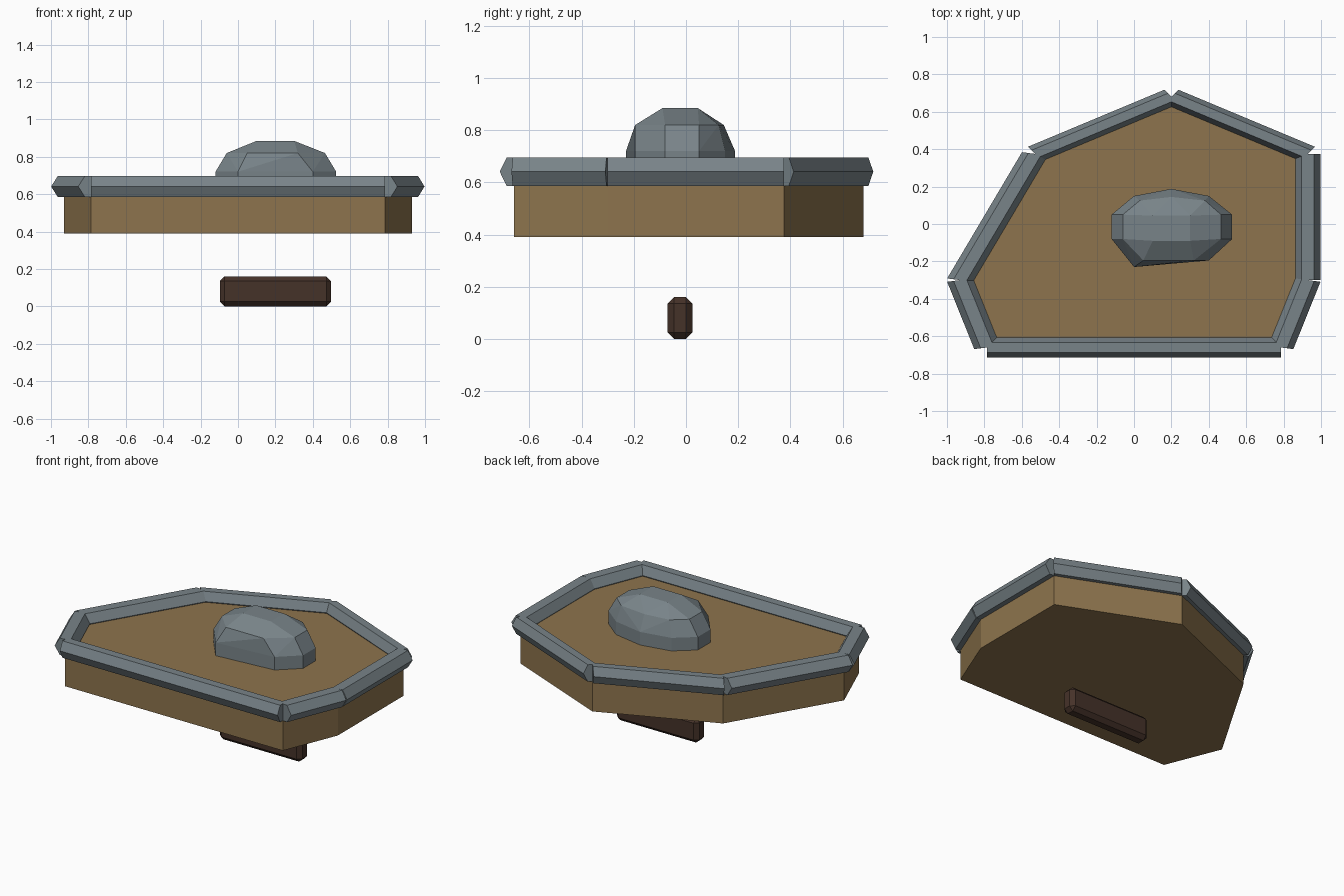
import bpy, bmesh
from mathutils import Vector

if "Cube" in bpy.data.objects:
    bpy.data.objects.remove(bpy.data.objects["Cube"])


def material(name, rgb):
    m = bpy.data.materials.new(name)
    m.diffuse_color = (*rgb, 1)
    m.use_nodes = True
    m.node_tree.nodes["Principled BSDF"].inputs["Base Color"].default_value = m.diffuse_color
    return m


wood = material("wood", (0.27, 0.175, 0.075))
steel = material("steel", (0.19, 0.23, 0.25))
dark_wood = material("dark_wood", (0.06, 0.032, 0.022))


def finish(name, bm, mat):
    bmesh.ops.recalc_face_normals(bm, faces=bm.faces)
    mesh = bpy.data.meshes.new(name)
    bm.to_mesh(mesh)
    bm.free()
    mesh.materials.append(mat)
    ob = bpy.data.objects.new(name, mesh)
    bpy.context.collection.objects.link(ob)
    return ob


def loft(name, start, end, mat):
    """Solid between two matching outlines."""
    bm = bmesh.new()
    a = [bm.verts.new(p) for p in start]
    b = [bm.verts.new(p) for p in end]
    bm.faces.new(a)
    bm.faces.new(b[::-1])
    n = len(a)
    for i in range(n):
        j = (i + 1) % n
        bm.faces.new((a[i], b[i], b[j], a[j]))
    return finish(name, bm, mat)


# Wooden board
outline = [(-0.785, -0.66), (0.785, -0.66), (0.93, -0.3), (0.93, 0.375),
           (0.2, 0.68), (-0.53, 0.375), (-0.93, -0.3)]
loft("board", [(x, y, 0.39) for x, y in outline],
     [(x, y, 0.635) for x, y in outline], wood)

# Hexagonal rim bar along each edge, with the half width as a vector
widths = [(0, -0.054), (0.067, -0.009), (0.067, 0), (0.037, 0.038),
          (-0.037, 0.038), (-0.069, 0.009), (-0.069, -0.009)]
hexagon = [(1, 0), (0.5, 0.055), (-0.5, 0.055), (-1, 0), (-0.5, -0.055), (0.5, -0.055)]
for i, (wx, wy) in enumerate(widths):
    ends = []
    for x, y in (outline[i], outline[(i + 1) % len(outline)]):
        ends.append([(x + wx * u, y + wy * u, 0.641 + v) for u, v in hexagon])
    loft(f"rim_bar_{i + 1}", ends[0], ends[1], steel)

# Faceted central boss
base = [(-0.12, 0.05), (-0.12, -0.08), (0.0, -0.23), (0.4, -0.195), (0.525, -0.08),
        (0.525, 0.05), (0.4, 0.15), (0.2, 0.188), (0.0, 0.15)]
middle = [(-0.06, 0.05), (-0.06, -0.08), (0.05, -0.195), (0.32, -0.195), (0.465, -0.08),
          (0.465, 0.05), (0.38, 0.125), (0.2, 0.145), (0.03, 0.125)]
crown = [(0.1, 0.045), (0.1, -0.09), (0.3, -0.09), (0.3, 0.045)]
bm = bmesh.new()
for ring, z in ((base, 0.63), (base, 0.72), (middle, 0.82), (crown, 0.885)):
    for x, y in ring:
        bm.verts.new((x, y, z))
bmesh.ops.convex_hull(bm, input=bm.verts)
bmesh.ops.dissolve_limit(bm, angle_limit=0.03, verts=bm.verts, edges=bm.edges)
finish("boss", bm, steel)

# Bevelled grip behind the board
bm = bmesh.new()
bmesh.ops.create_cube(bm, size=1)
for v in bm.verts:
    v.co = Vector((v.co.x * 0.595 + 0.2, v.co.y * 0.095 - 0.023, v.co.z * 0.16 + 0.08))
bmesh.ops.bevel(bm, geom=bm.edges[:], offset=0.025, segments=1, affect='EDGES')
finish("grip", bm, dark_wood)
